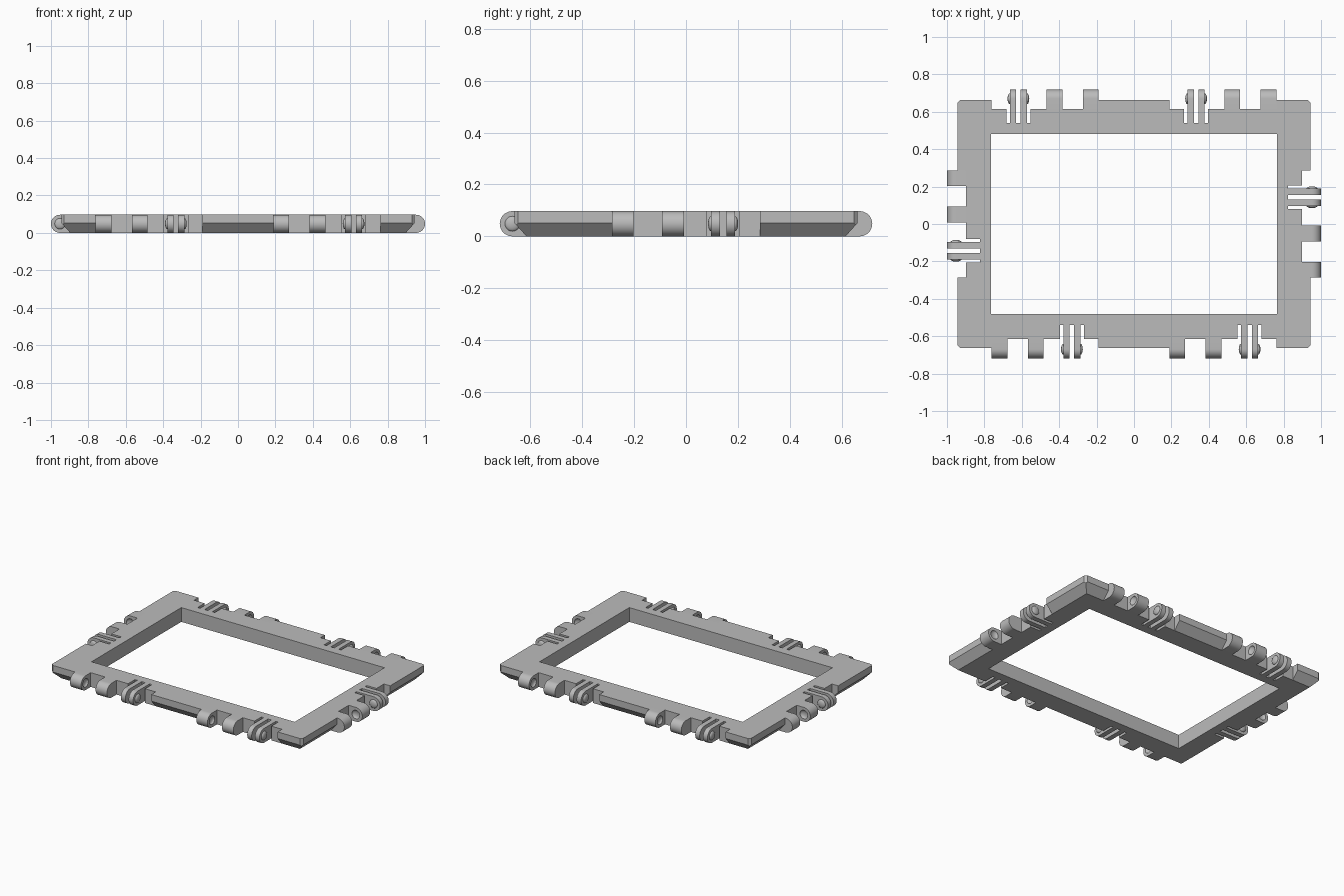
import bpy, bmesh
from math import pi, sin, cos, radians
from mathutils import Matrix, Vector

cube = bpy.data.objects.get("Cube")
if cube:
    bpy.data.objects.remove(cube)

TIP_X, TIP_Y = 1.0, 0.718          # outermost reach of the hinges
EDGE, RECESS, SLOT, RIM = 0.056, 0.103, 0.177, 0.236  # depths in from the tips
H = 0.097                          # frame thickness
R = H / 2                          # knuckle radius
SEGMENTS = 20

grey = bpy.data.materials.new("plain_grey")
grey.use_nodes = True
grey.diffuse_color = (0.5, 0.5, 0.5, 1)
grey.node_tree.nodes["Principled BSDF"].inputs["Base Color"].default_value = (0.5, 0.5, 0.5, 1)


def finish(bm, name):
    bmesh.ops.recalc_face_normals(bm, faces=bm.faces[:])
    mesh = bpy.data.meshes.new(name)
    bm.to_mesh(mesh)
    bm.free()
    mesh.materials.append(grey)
    obj = bpy.data.objects.new(name, mesh)
    bpy.context.collection.objects.link(obj)
    return obj


def add_box(bm, low, high, matrix=Matrix()):
    low, high = Vector(low), Vector(high)
    place = Matrix.Translation((low + high) / 2) @ Matrix.Diagonal((*(high - low), 1))
    bmesh.ops.create_cube(bm, size=1, matrix=matrix @ place)


def add_button(bm, x, y, radius, height):
    place = Matrix.Translation((x, y, R)) @ Matrix.Rotation(pi / 2, 4, "Y")
    bmesh.ops.create_uvsphere(bm, u_segments=20, v_segments=12, radius=1,
                              matrix=place @ Matrix.Diagonal((radius, radius, height, 1)))


def add_lug(bm, x0, x1, tip, root):
    """Slab with a rounded outer end, reaching from the root depth to the tip."""
    points = [(-tip + root, 0), (-tip + root, H)]
    for i in range(SEGMENTS + 1):
        a = pi / 2 + pi * i / SEGMENTS
        points.append((-tip + R + R * cos(a), R + R * sin(a)))
    face = bm.faces.new([bm.verts.new((x0, y, z)) for y, z in points])
    out = bmesh.ops.extrude_face_region(bm, geom=[face])["geom"]
    bmesh.ops.translate(bm, vec=(x1 - x0, 0, 0),
                        verts=[v for v in out if isinstance(v, bmesh.types.BMVert)])


def subtract(obj, cutter):
    cutter.hide_render = True
    mod = obj.modifiers.new("cut", "BOOLEAN")
    mod.operation, mod.solver, mod.object = "DIFFERENCE", "EXACT", cutter
    bpy.context.view_layer.objects.active = obj
    bpy.ops.object.modifier_apply(modifier=mod.name)
    bpy.data.objects.remove(cutter)


def smooth(obj):
    bpy.ops.object.select_all(action="DESELECT")
    obj.select_set(True)
    bpy.context.view_layer.objects.active = obj
    bpy.ops.object.shade_smooth_by_angle(angle=radians(30))


# Frame slab with chamfered underside and clipped corners
ex, ey = TIP_X - EDGE, TIP_Y - EDGE
bm = bmesh.new()
add_box(bm, (-ex, -ey, 0), (ex, ey, H))
chamfer = RECESS - EDGE
planes = []
for s in (-1, 1):
    planes += [((s * ex, 0, 0.052), (s * 0.052, 0, -chamfer)),
               ((0, s * ey, 0.052), (0, s * 0.052, -chamfer))]
    planes += [((s * (ex - 0.015), t * ey, 0), (s, t, 0)) for t in (-1, 1)]
for point, normal in planes:
    cut = bmesh.ops.bisect_plane(bm, geom=bm.verts[:] + bm.edges[:] + bm.faces[:],
                                 plane_co=point, plane_no=normal, clear_outer=True)
    rim = [e for e in cut["geom_cut"] if isinstance(e, bmesh.types.BMEdge)]
    bmesh.ops.contextual_create(bm, geom=rim)
frame = finish(bm, "frame")

# Window opening
bm = bmesh.new()
add_box(bm, (RIM - TIP_X, RIM - TIP_Y, -0.1), (TIP_X - RIM, TIP_Y - RIM, 0.2))
subtract(frame, finish(bm, "opening_cutter"))

# Hinge stations: quarter turns from the front, tip distance, centre along the side
stations = []
for turn, side in ((0, "front"), (1, "left"), (2, "back"), (3, "right")):
    if turn % 2:
        stations.append((turn, side, TIP_X, 0))
    else:
        stations += [(turn, side + "_a", TIP_Y, -0.475), (turn, side + "_b", TIP_Y, 0.475)]

for turn, label, tip, c in stations:
    spin = Matrix.Rotation(turn * pi / 2, 4, "Z")
    clip = c + 0.143

    # Recess and the deeper pocket around the clip
    for x0, x1, depth in ((c - 0.286, c + 0.286, RECESS), (clip - 0.064, clip + 0.064, SLOT)):
        bm = bmesh.new()
        add_box(bm, (x0, -tip - 0.1, -0.1), (x1, -tip + depth, 0.2), spin)
        subtract(frame, finish(bm, "recess_cutter"))

    # Two solid knuckles with dimples on their facing sides
    for name, x0, x1, dimple in (("outer", c - 0.286, c - 0.202, c - 0.202),
                                 ("inner", c - 0.093, c - 0.008, c - 0.093)):
        bm = bmesh.new()
        add_lug(bm, x0, x1, tip, RECESS)
        knuckle = finish(bm, f"{label}_{name}_knuckle")
        bm = bmesh.new()
        add_button(bm, dimple, -tip + R, 0.029, 0.014)
        subtract(knuckle, finish(bm, "dimple_cutter"))
        knuckle.matrix_world = spin
        smooth(knuckle)

    # Pair of thin clip arms with outward buttons
    bm = bmesh.new()
    for s in (-1, 1):
        x0, x1 = sorted((clip + s * 0.0125, clip + s * 0.046))
        add_lug(bm, x0, x1, tip, SLOT)
        add_button(bm, clip + s * 0.046, -tip + R, 0.029, 0.012)
    arms = finish(bm, f"{label}_clip_arms")
    arms.matrix_world = spin
    smooth(arms)
